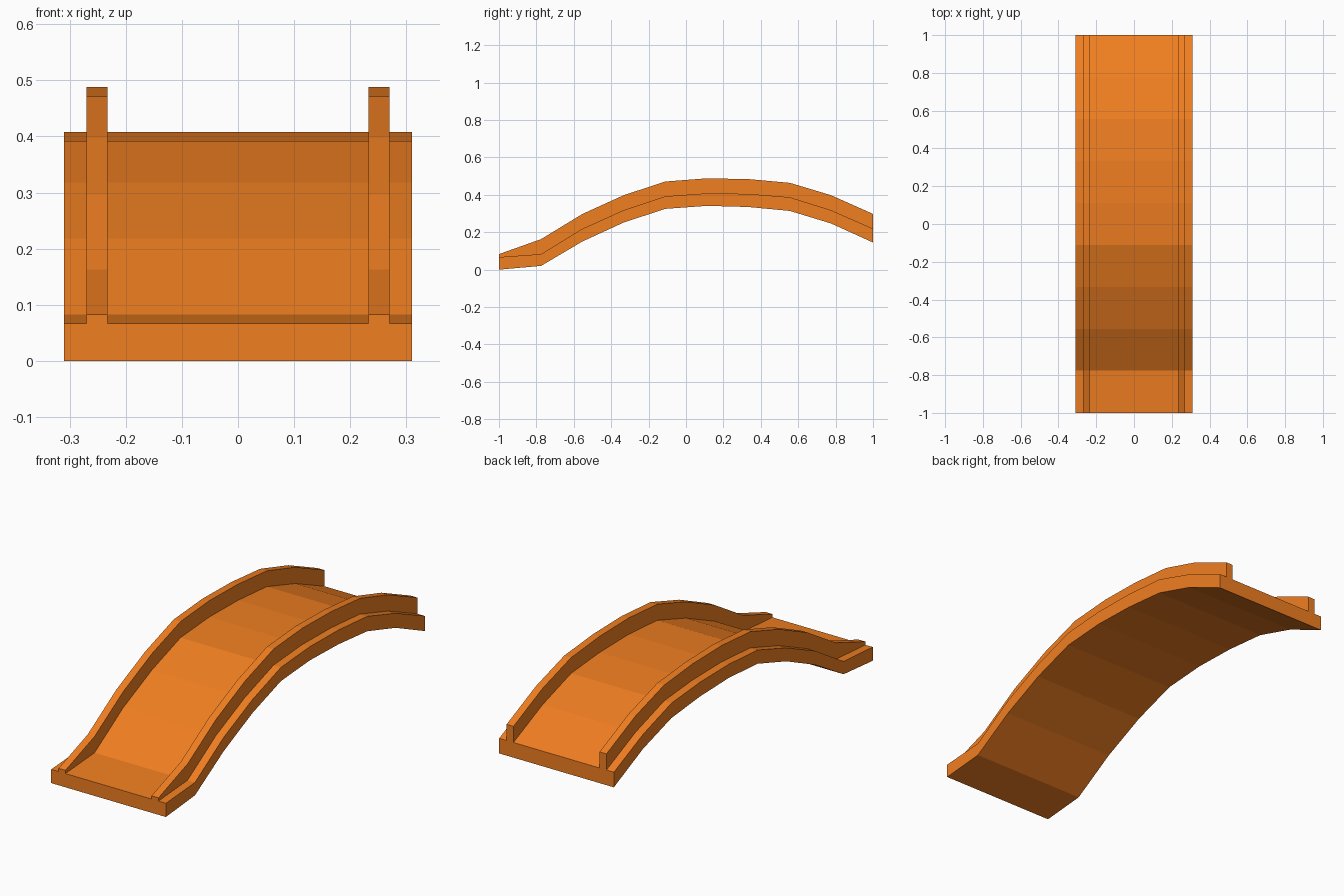
import bpy, bmesh

if "Cube" in bpy.data.objects:
    bpy.data.objects.remove(bpy.data.objects["Cube"])

# Stations along the arch: y, underside z, deck z, rail top z
STATIONS = [
    (-1.00, 0.000, 0.067, 0.083),
    (-0.775, 0.020, 0.083, 0.163),
    (-0.555, 0.150, 0.218, 0.297),
    (-0.333, 0.252, 0.318, 0.398),
    (-0.111, 0.325, 0.392, 0.471),
    (0.111, 0.341, 0.408, 0.488),
    (0.333, 0.335, 0.405, 0.484),
    (0.555, 0.314, 0.387, 0.464),
    (0.775, 0.247, 0.318, 0.398),
    (1.00, 0.145, 0.219, 0.298),
]
HALF_WIDTH, RAIL_OUT, RAIL_IN = 0.31, 0.27, 0.233


def section(y, under, deck, rail):
    """Cross-section: flat deck with two raised rails, mirrored about x = 0."""
    right = [(HALF_WIDTH, under), (HALF_WIDTH, deck), (RAIL_OUT, deck),
             (RAIL_OUT, rail), (RAIL_IN, rail), (RAIL_IN, deck)]
    left = [(-x, z) for x, z in reversed(right)]
    return [(x, y, z) for x, z in right + left]


# Arched deck with rails, swept as one closed body
bm = bmesh.new()
rings = [[bm.verts.new(p) for p in section(*s)] for s in STATIONS]
for a, b in zip(rings, rings[1:]):
    n = len(a)
    for i in range(n):
        j = (i + 1) % n
        bm.faces.new((a[i], a[j], b[j], b[i]))

# End caps: deck slab plus the two rail ends
for r in (rings[0], rings[-1]):
    bm.faces.new([r[i] for i in (0, 1, 2, 5, 6, 9, 10, 11)])
    bm.faces.new(r[2:6])
    bm.faces.new(r[6:10])
bmesh.ops.recalc_face_normals(bm, faces=bm.faces)

mesh = bpy.data.meshes.new("arched_ramp")
bm.to_mesh(mesh)
bm.free()
ramp = bpy.data.objects.new("arched_ramp", mesh)
bpy.context.collection.objects.link(ramp)

# Orange plastic
mat = bpy.data.materials.new("orange")
mat.diffuse_color = (0.87, 0.21, 0.015, 1)
mat.use_nodes = True
mat.node_tree.nodes["Principled BSDF"].inputs["Base Color"].default_value = mat.diffuse_color
mesh.materials.append(mat)
